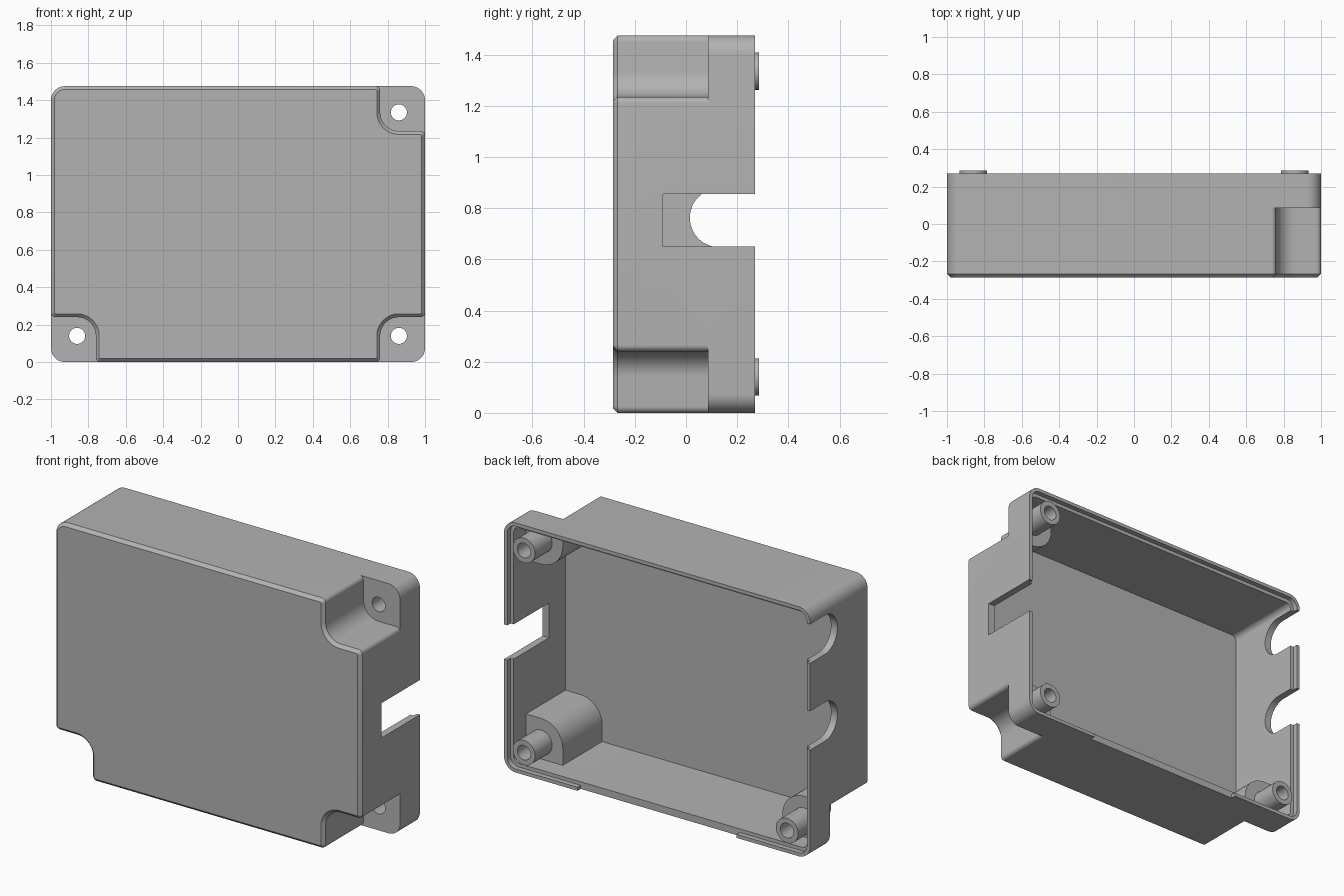
import bpy, bmesh, math
from mathutils import Vector

cube = bpy.data.objects.get("Cube")
if cube:
    bpy.data.objects.remove(cube, do_unlink=True)

HEIGHT, FRONT, BACK = 1.475, -0.285, 0.27
WALL, LIP, LIP_DEPTH = 0.042, 0.021, 0.03
FLANGE_FRONT, FLANGE_BACK = 0.085, 0.125
SCREWS = [(-0.86, 0.14), (0.86, 0.14), (0.86, HEIGHT - 0.14)]

grey = bpy.data.materials.new("grey_plastic")
grey.use_nodes = True
grey.diffuse_color = (0.45, 0.45, 0.45, 1)
grey.node_tree.nodes["Principled BSDF"].inputs["Base Color"].default_value = grey.diffuse_color


def rounded(corners, seg=10):
    """Fillet a polygon given as (x, z, radius)."""
    pts, n = [], len(corners)
    for i, (x, z, r) in enumerate(corners):
        p = Vector((x, z))
        a = (Vector(corners[i - 1][:2]) - p).normalized()
        b = (Vector(corners[(i + 1) % n][:2]) - p).normalized()
        centre = p + (a + b) * r
        for k in range(seg + 1):
            t = k / seg * math.pi / 2
            pts.append(centre - b * r * math.cos(t) - a * r * math.sin(t))
    return pts


def rim_outline(d):
    """Plain rounded rectangle, inset by d."""
    r, x, z = 0.075 - d, 1 - d, HEIGHT - d
    return rounded([(-x, d, r), (x, d, r), (x, z, r), (-x, z, r)])


def body_outline(d):
    """Rectangle with three scooped corners, inset by d."""
    x, z, r = 1 - d, HEIGHT - d, 0.075 - d
    nx, nz, scoop, small = 0.76 - d, 0.24 + d, 0.1 + d, max(0.025 - d, 0.003)
    return rounded([
        (-nx, d, small), (nx, d, small), (nx, nz, scoop), (x, nz, small),
        (x, HEIGHT - nz, small), (nx, HEIGHT - nz, scoop), (nx, z, small),
        (-x, z, r), (-x, nz, small), (-nx, nz, scoop)])


def circle(cx, cz, r, seg=32):
    return [Vector((cx + r * math.cos(2 * math.pi * k / seg),
                    cz + r * math.sin(2 * math.pi * k / seg))) for k in range(seg)]


def rect(x0, z0, x1, z1):
    return [Vector(p) for p in ((x0, z0), (x1, z0), (x1, z1), (x0, z1))]


def loft(name, rings, axis="y"):
    """Join equal outlines, each at its own depth, into a closed solid."""
    bm = bmesh.new()
    place = (lambda p, t: (p.x, t, p.y)) if axis == "y" else (lambda p, t: (t, p.x, p.y))
    loops = [[bm.verts.new(place(p, t)) for p in pts] for pts, t in rings]
    for low, high in zip(loops, loops[1:]):
        for i in range(len(low)):
            j = (i + 1) % len(low)
            bm.faces.new((low[i], low[j], high[j], high[i]))
    bm.faces.new(loops[0])
    bm.faces.new(loops[-1])
    bmesh.ops.recalc_face_normals(bm, faces=bm.faces)
    mesh = bpy.data.meshes.new(name)
    bm.to_mesh(mesh)
    bm.free()
    mesh.materials.append(grey)
    obj = bpy.data.objects.new(name, mesh)
    bpy.context.collection.objects.link(obj)
    return obj


def combine(target, tool, operation):
    tool.hide_render = True
    mod = target.modifiers.new("bool", "BOOLEAN")
    mod.operation, mod.object, mod.solver = operation, tool, "EXACT"
    bpy.context.view_layer.objects.active = target
    bpy.ops.object.modifier_apply(modifier=mod.name)
    bpy.data.objects.remove(tool, do_unlink=True)


def prism(name, outline, t0, t1, axis="y"):
    return loft(name, [(outline, t0), (outline, t1)], axis)


# Outer shell: scooped body with chamfered front, then the full rear rim
case = loft("enclosure_shell", [(body_outline(0.018), FRONT), (body_outline(0), FRONT + 0.018),
                                (body_outline(0), FLANGE_FRONT)])
combine(case, prism("rim", rim_outline(0), FLANGE_FRONT, BACK), "UNION")

# Hollow inside, leaving the scooped corners as bosses
combine(case, prism("cavity", body_outline(WALL), FRONT + 0.042, FLANGE_BACK), "DIFFERENCE")
combine(case, prism("rear_cavity", rim_outline(WALL), FLANGE_BACK, BACK + 0.1), "DIFFERENCE")

# Rabbet around the rim, and a gap in its lower lip
combine(case, prism("rabbet", rim_outline(LIP), BACK - LIP_DEPTH, BACK + 0.1), "DIFFERENCE")
combine(case, prism("lip_gap", rect(-0.52, -0.1, 0.52, 0.06), BACK - LIP_DEPTH, BACK + 0.1),
        "DIFFERENCE")

# Connector slot on the left side
combine(case, prism("connector_slot", rect(-0.09, 0.65, 0.4, 0.855), 0.9, 1.1, "x"), "DIFFERENCE")

# Two round-ended cable slots on the right side
for z in (0.762, 1.275):
    r, y = 0.115, 0.13
    arc = [Vector((y - r * math.sin(t), z + r * math.cos(t)))
           for t in (math.pi * k / 24 for k in range(25))]
    outline = arc + [Vector((0.4, z - r)), Vector((0.4, z + r))]
    combine(case, prism("cable_slot", outline, -1.1, -0.9, "x"), "DIFFERENCE")

# Screw posts with through holes
for x, z in SCREWS:
    combine(case, prism("post", circle(x, z, 0.073), FLANGE_BACK - 0.02, 0.285), "UNION")
    combine(case, prism("screw_hole", circle(x, z, 0.043), 0, 0.4), "DIFFERENCE")

bpy.ops.object.select_all(action="DESELECT")
case.select_set(True)
bpy.context.view_layer.objects.active = case
bpy.ops.object.shade_smooth_by_angle(angle=math.radians(30))
